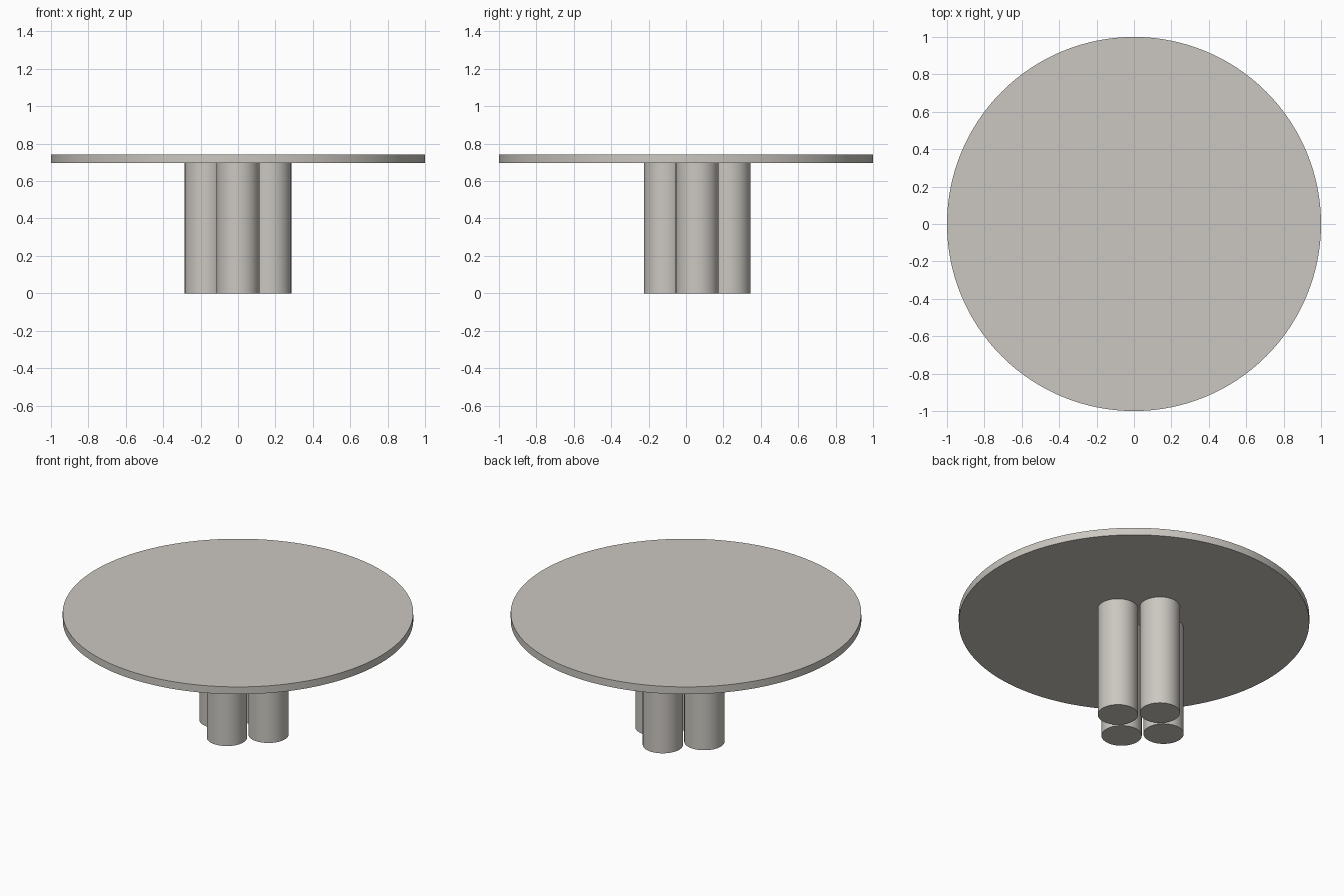
import bpy
import math

if "Cube" in bpy.data.objects:
    bpy.data.objects.remove(bpy.data.objects["Cube"])

stone = bpy.data.materials.new("warm_grey_stone")
stone.diffuse_color = (0.60, 0.575, 0.535, 1.0)
stone.use_nodes = True
stone.node_tree.nodes["Principled BSDF"].inputs["Base Color"].default_value = stone.diffuse_color


def cylinder(name, radius, z0, z1, x=0.0, y=0.0, sides=64):
    bpy.ops.mesh.primitive_cylinder_add(
        vertices=sides, radius=radius, depth=z1 - z0, location=(x, y, (z0 + z1) / 2))
    ob = bpy.context.object
    ob.name = name
    ob.data.materials.append(stone)
    bpy.ops.object.shade_smooth_by_angle(angle=math.radians(30))
    return ob


TOP, UNDER = 0.743, 0.697

# Round table top
cylinder("table_top", 1.0, UNDER, TOP, sides=128)

# Four column legs clustered in a diamond, set slightly towards the back
OFFSET, CENTRE_Y = 0.17, 0.06
for name, dx, dy in (("front_leg", 0, -1), ("right_leg", 1, 0),
                     ("back_leg", 0, 1), ("left_leg", -1, 0)):
    cylinder(name, 0.115, 0.0, UNDER, dx * OFFSET, CENTRE_Y + dy * OFFSET)
